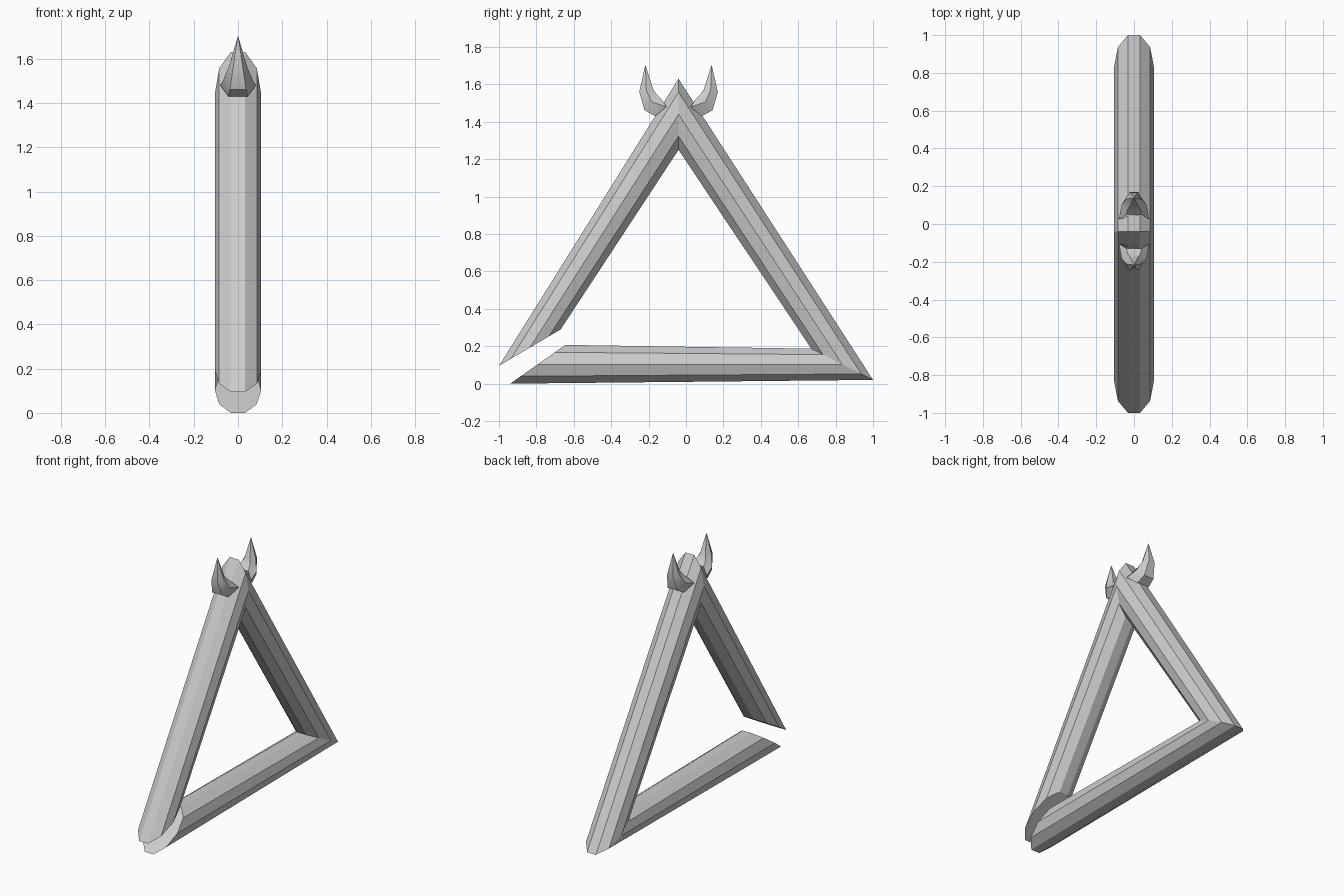
import bpy, bmesh, math
from mathutils import Vector

if "Cube" in bpy.data.objects:
    bpy.data.objects.remove(bpy.data.objects["Cube"])


def loft(name, rings, tip=None, cap_end=True):
    """Skin a list of equal-sized closed rings; optionally finish in a point."""
    bm = bmesh.new()
    vr = [[bm.verts.new(p) for p in r] for r in rings]
    n = len(vr[0])
    for a, b in zip(vr, vr[1:]):
        for i in range(n):
            j = (i + 1) % n
            bm.faces.new((a[i], a[j], b[j], b[i]))
    bm.faces.new(vr[0])
    if tip:
        t = bm.verts.new(tip)
        for i in range(n):
            bm.faces.new((vr[-1][i], vr[-1][(i + 1) % n], t))
    elif cap_end:
        bm.faces.new(vr[-1])
    bmesh.ops.recalc_face_normals(bm, faces=bm.faces)
    me = bpy.data.meshes.new(name)
    bm.to_mesh(me)
    bm.free()
    ob = bpy.data.objects.new(name, me)
    bpy.context.collection.objects.link(ob)
    return ob


# Ten-sided bar bent into an open triangle: (outer y,z), (inner y,z) at each mitre
mitres = [((-1.0, 0.095), (-0.67, 0.29)),
          ((-0.04, 1.63), (-0.04, 1.25)),
          ((1.0, 0.02), (0.67, 0.187)),
          ((-0.94, 0.0), (-0.645, 0.207))]


def decagon(outer, inner, sides=10, radius=0.105):
    o, i = Vector(outer), Vector(inner)
    ring = []
    for k in range(sides):
        a = 2 * math.pi * (k + 0.5) / sides
        t = 0.5 - 0.5 * math.cos(a) / math.cos(math.pi / sides)
        p = o.lerp(i, t)
        ring.append((radius * math.sin(a), p.x, p.y))
    return ring


loft("triangle_bar", [decagon(o, i) for o, i in mitres])

# Horn stations: low, side and high (y,z), half width
AXIS = -0.04
stations = [((-0.165, 1.43), (-0.105, 1.48), (-0.13, 1.52), 0.080),
            ((-0.222, 1.462), (-0.182, 1.505), (-0.160, 1.55), 0.066),
            ((-0.250, 1.56), (-0.212, 1.568), (-0.176, 1.575), 0.040)]


def horn(name, side):
    def flip(y):
        return y if side < 0 else 2 * AXIS - y
    rings = []
    for low, mid, high, w in stations:
        pts = [(-0.55 * w, low), (0.55 * w, low), (w, mid),
               (0.5 * w, high), (-0.5 * w, high), (-w, mid)]
        rings.append([(x, flip(p[0]), p[1]) for x, p in pts])
    ob = loft(name, rings, tip=(0, flip(-0.217), 1.705))
    bpy.context.view_layer.objects.active = ob
    ob.select_set(True)
    bpy.ops.object.shade_smooth_by_angle(angle=math.radians(40))
    ob.select_set(False)


horn("front_horn", -1)
horn("back_horn", 1)
